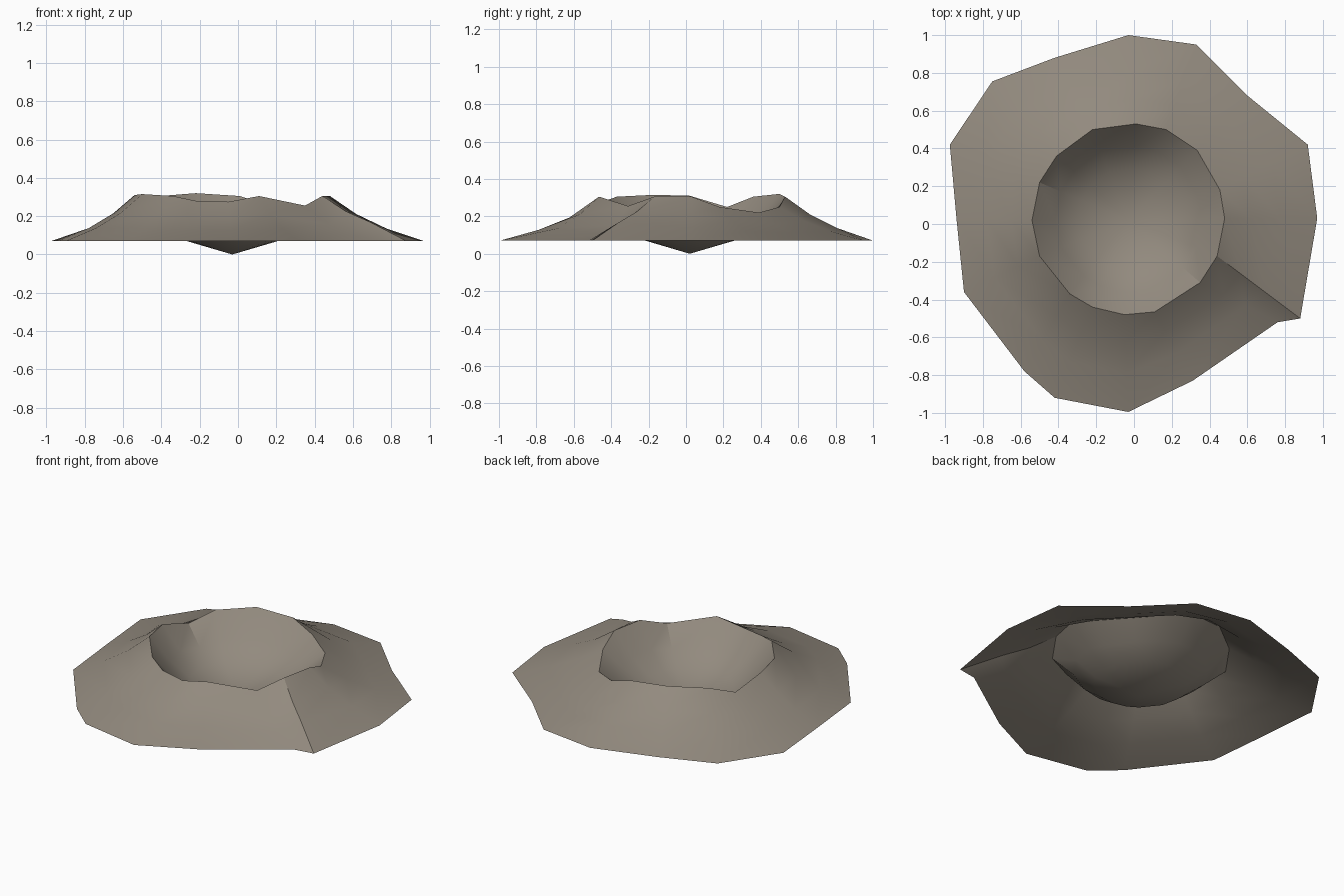
import bpy, bmesh, math

if "Cube" in bpy.data.objects:
    bpy.data.objects.remove(bpy.data.objects["Cube"])

# Spokes around the crater: foot x, foot y, rim x, rim y, rim height
SPOKES = [
    (0.97, 0.03, 0.48, 0.03, 0.305), (0.92, 0.42, 0.455, 0.18, 0.25),
    (0.60, 0.68, 0.335, 0.39, 0.22), (0.33, 0.95, 0.17, 0.50, 0.25),
    (-0.03, 1.00, 0.01, 0.53, 0.305), (-0.42, 0.88, -0.22, 0.50, 0.32),
    (-0.75, 0.755, -0.41, 0.36, 0.305), (-0.975, 0.42, -0.50, 0.22, 0.25),
    (-0.94, 0.03, -0.54, 0.02, 0.31), (-0.90, -0.36, -0.50, -0.17, 0.315),
    (-0.58, -0.78, -0.34, -0.37, 0.305), (-0.42, -0.92, -0.22, -0.44, 0.28),
    (-0.03, -0.995, -0.05, -0.48, 0.275), (0.31, -0.83, 0.11, -0.465, 0.305),
    (0.76, -0.52, 0.35, -0.31, 0.255), (0.88, -0.50, 0.44, -0.17, 0.305),
]
FOOT = 0.07
CENTRE = (-0.03, 0.02, 0.0)
# Outer slope steps: (distance from rim to foot, share of rim height kept)
SLOPE = [(0.28, 0.60), (0.60, 0.28)]
SPECIAL = {14: [(0.30, 0.45), (0.58, 0.17)],   # gully
           15: [(0.28, 0.66), (0.57, 0.42)]}   # ridge beside it
# Bowl steps: (distance from rim to centre, share of rim height kept)
BOWL = [(0.24, 0.42), (0.47, 0.04)]


def mix(a, b, t):
    return a + (b - a) * t


bm = bmesh.new()
columns = []
for i, (fx, fy, rx, ry, rz) in enumerate(SPOKES):
    pts = [(fx, fy, FOOT)]
    for t, k in reversed(SPECIAL.get(i, SLOPE)):
        pts.append((mix(rx, fx, t), mix(ry, fy, t), mix(FOOT, rz, k)))
    pts.append((rx, ry, rz))
    for t, k in BOWL:
        pts.append((mix(rx, CENTRE[0], t), mix(ry, CENTRE[1], t), mix(FOOT, rz, k)))
    columns.append([bm.verts.new(p) for p in pts])

# Skin the slope, rim and bowl, then close the pit floor
pit = bm.verts.new(CENTRE)
for i, a in enumerate(columns):
    b = columns[(i + 1) % len(columns)]
    for j in range(len(a) - 1):
        bm.faces.new((a[j], b[j], b[j + 1], a[j + 1]))
    bm.faces.new((a[-1], b[-1], pit))

mesh = bpy.data.meshes.new("crater")
bm.to_mesh(mesh)
bm.free()
crater = bpy.data.objects.new("crater", mesh)
bpy.context.collection.objects.link(crater)

rock = bpy.data.materials.new("grey brown rock")
rock.diffuse_color = (0.29, 0.255, 0.21, 1)
rock.use_nodes = True
rock.node_tree.nodes["Principled BSDF"].inputs["Base Color"].default_value = rock.diffuse_color
mesh.materials.append(rock)

# Soft slopes with a crisp rim
bpy.context.view_layer.objects.active = crater
crater.select_set(True)
bpy.ops.object.shade_smooth_by_angle(angle=math.radians(30))
